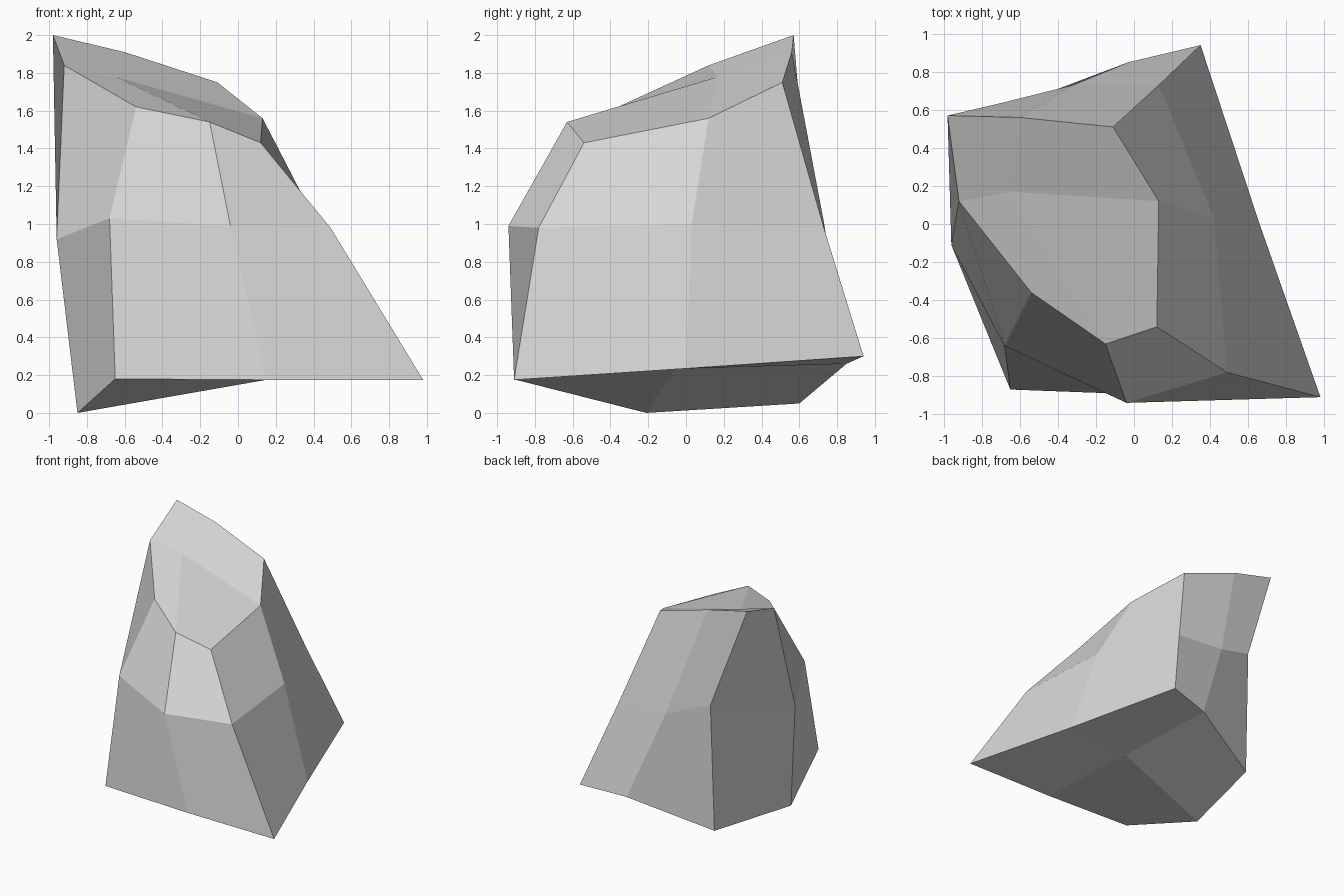
import bpy
import bmesh

# Clear the default cube
default_cube = bpy.data.objects.get("Cube")
if default_cube:
    bpy.data.objects.remove(default_cube, do_unlink=True)


def make_material(name, colour):
    material = bpy.data.materials.new(name)
    material.use_nodes = True
    material.diffuse_color = colour
    shader = next(n for n in material.node_tree.nodes if n.type == "BSDF_PRINCIPLED")
    shader.inputs["Base Color"].default_value = colour
    shader.inputs["Roughness"].default_value = 0.9
    return material


# Each ring runs: front left corner, front, front right corner, right,
# back right corner, back, back left corner, left (as seen from the front)
base_ring = [
    (-.65, -.87, .18), (.15, -.9, .175), (.98, -.91, .175), (.66, 0, .235),
    (.35, .94, .3), (-.03, .85, .26), (-.69, .6, .05), (-.85, -.21, 0),
]
waist_ring = [
    (-.68, -.64, 1.03), (-.04, -.94, .99), (.49, -.78, .98), (.42, .03, 1),
    (.13, .73, .98), (-.32, .73, 1.01), (-.68, .64, 1.14), (-.96, -.11, .92),
]
crown_ring = [
    (-.54, -.36, 1.62), (-.15, -.63, 1.54), (.12, -.54, 1.43), (.13, .12, 1.56),
    (-.11, .51, 1.75), (-.6, .56, 1.91), (-.98, .57, 2), (-.92, .12, 1.84),
]
base_centre = (.04, -.06, .23)
crown_centre = (-.65, .17, 1.78)


def bridge_rings(bm, lower, upper):
    """Join two rings with quads that fold from upper left to lower right."""
    count = len(lower)
    for i in range(count):
        j = (i + 1) % count
        bm.faces.new((lower[j], upper[j], upper[i], lower[i]))


def cap_ring(bm, ring, centre, fold_corner):
    """Close a ring with one quad per corner; the quads at fold_corner and
    opposite it fold towards the centre, the other two fold across."""
    middle = bm.verts.new(centre)
    for i in range(0, len(ring), 2):
        before, corner, after = ring[i - 1], ring[i], ring[i + 1]
        if i % 4 == fold_corner:
            bm.faces.new((corner, after, middle, before))
        else:
            bm.faces.new((before, corner, after, middle))


def build_rock():
    bm = bmesh.new()
    rings = [[bm.verts.new(point) for point in ring]
             for ring in (base_ring, waist_ring, crown_ring)]

    # Side bands
    for lower, upper in zip(rings, rings[1:]):
        bridge_rings(bm, lower, upper)

    # Faceted underside (ring reversed so it faces down) and sloping top
    base = rings[0]
    cap_ring(bm, base[:1] + base[:0:-1], base_centre, fold_corner=2)
    cap_ring(bm, rings[-1], crown_centre, fold_corner=0)

    mesh = bpy.data.meshes.new("rock")
    bm.to_mesh(mesh)
    bm.free()
    return mesh


# Low-poly boulder with flat facets
rock = bpy.data.objects.new("rock", build_rock())
bpy.context.collection.objects.link(rock)
rock.data.materials.append(make_material("stone grey", (.68, .68, .68, 1)))
for face in rock.data.polygons:
    face.use_smooth = False
